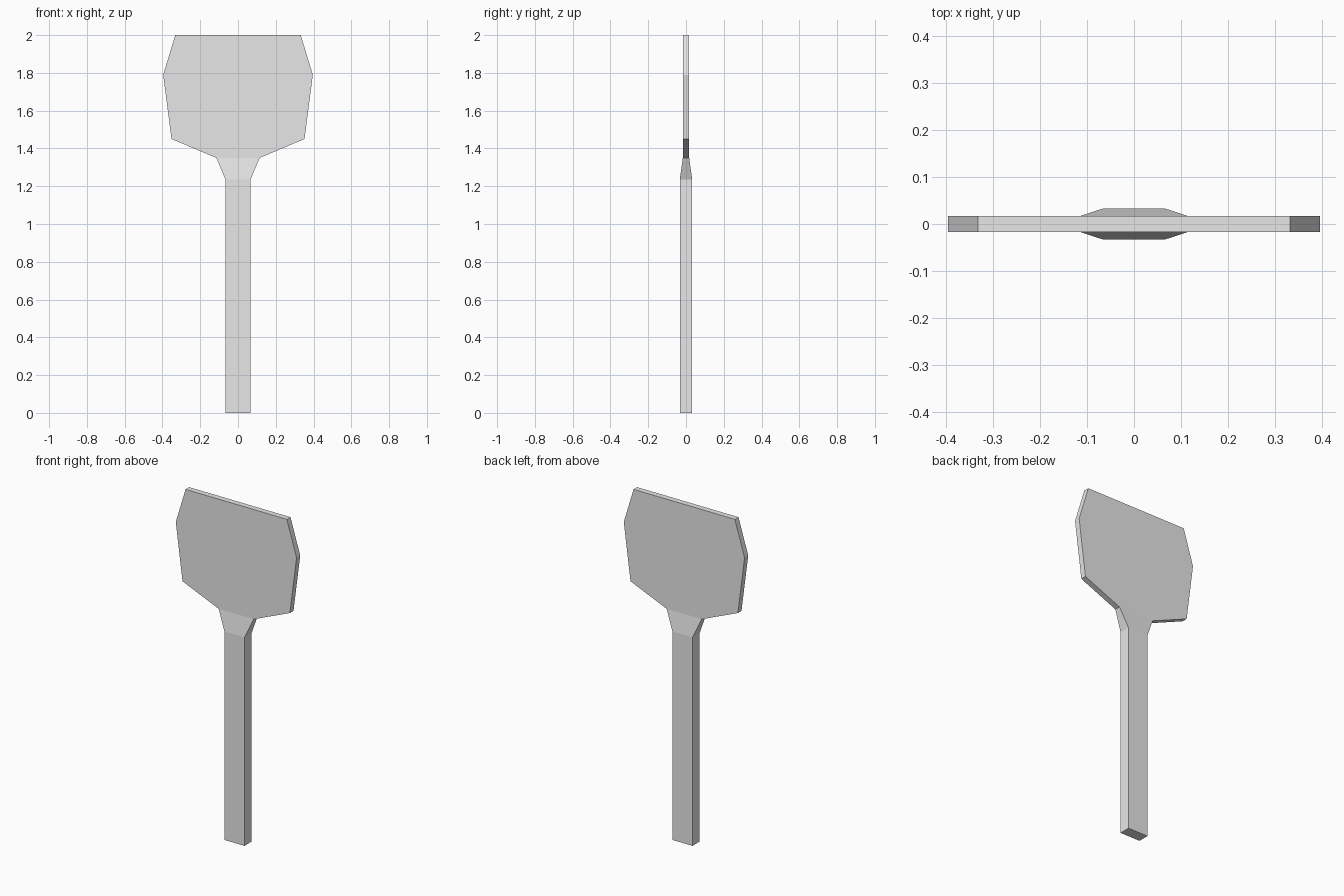
import bpy
import bmesh

cube = bpy.data.objects.get("Cube")
if cube:
    bpy.data.objects.remove(cube, do_unlink=True)

# Plain light grey for the whole model
grey = bpy.data.materials.new("light_grey")
grey.use_nodes = True
colour = (0.8, 0.8, 0.8, 1)
grey.diffuse_color = colour
grey.node_tree.nodes["Principled BSDF"].inputs["Base Color"].default_value = colour


def loft(name, sections):
    """Stack rectangular sections (half width, half depth, height) into a closed solid."""
    bm = bmesh.new()
    rings = []
    for w, d, z in sections:
        corners = ((-w, -d), (w, -d), (w, d), (-w, d))
        rings.append([bm.verts.new((x, y, z)) for x, y in corners])
    for low, high in zip(rings, rings[1:]):
        for i in range(4):
            j = (i + 1) % 4
            bm.faces.new((low[i], low[j], high[j], high[i]))
    bm.faces.new(reversed(rings[0]))
    bm.faces.new(rings[-1])
    # Merge the coplanar blade bands into single flat faces
    bmesh.ops.dissolve_limit(bm, angle_limit=0.01, verts=bm.verts, edges=bm.edges)
    bmesh.ops.recalc_face_normals(bm, faces=bm.faces)
    mesh = bpy.data.meshes.new(name)
    bm.to_mesh(mesh)
    bm.free()
    mesh.materials.append(grey)
    obj = bpy.data.objects.new(name, mesh)
    bpy.context.collection.objects.link(obj)
    return obj


# Handle, flared neck and flat blade as one continuous solid
loft("paddle", [
    (0.066, 0.033, 0),
    (0.066, 0.033, 1.235),
    (0.115, 0.017, 1.35),
    (0.352, 0.017, 1.45),
    (0.396, 0.017, 1.79),
    (0.332, 0.017, 2),
])
